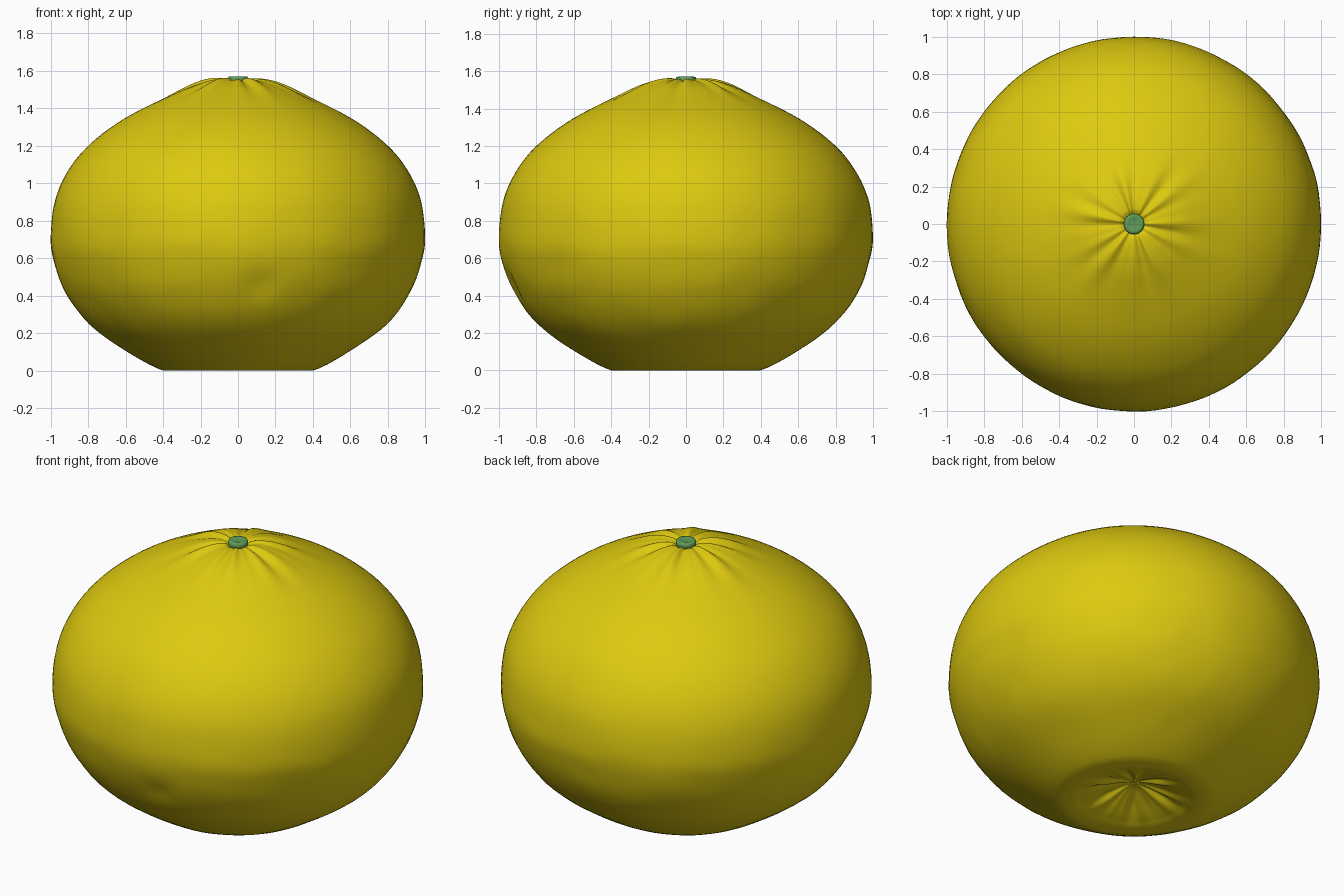
import bpy, bmesh, math
from mathutils import Vector, noise

if "Cube" in bpy.data.objects:
    bpy.data.objects.remove(bpy.data.objects["Cube"])


def material(name, rgb):
    m = bpy.data.materials.new(name)
    m.diffuse_color = (*rgb, 1)
    m.use_nodes = True
    m.node_tree.nodes["Principled BSDF"].inputs["Base Color"].default_value = m.diffuse_color
    return m


def smooth_profile(pts, steps):
    """Catmull-Rom curve through (radius, height) points."""
    p = [Vector(a) for a in pts]
    p = [2 * p[0] - p[1]] + p + [2 * p[-1] - p[-2]]
    out = []
    for i in range(1, len(p) - 2):
        a, b, c, d = p[i - 1:i + 3]
        for k in range(steps):
            t = k / steps
            out.append(0.5 * (2 * b + (c - a) * t + (2 * a - 5 * b + 4 * c - d) * t * t
                              + (3 * b - a - 3 * c + d) * t ** 3))
    out.append(p[-2])
    return out


def lathe(name, profile, mat, segs, deform=None):
    """Revolve a profile whose ends lie on the axis."""
    bm = bmesh.new()
    rings = []
    for r, z in profile[1:-1]:
        ring = []
        for s in range(segs):
            a = 2 * math.pi * s / segs
            rr, zz = deform(r, z, a) if deform else (r, z)
            ring.append(bm.verts.new((rr * math.cos(a), rr * math.sin(a), zz)))
        rings.append(ring)
    low = bm.verts.new((0, 0, profile[0][1]))
    high = bm.verts.new((0, 0, profile[-1][1]))
    for s in range(segs):
        n = (s + 1) % segs
        bm.faces.new((low, rings[0][n], rings[0][s]))
        bm.faces.new((high, rings[-1][s], rings[-1][n]))
        for a, b in zip(rings, rings[1:]):
            bm.faces.new((a[s], a[n], b[n], b[s]))
    me = bpy.data.meshes.new(name)
    bm.to_mesh(me)
    bm.free()
    me.materials.append(mat)
    ob = bpy.data.objects.new(name, me)
    bpy.context.collection.objects.link(ob)
    me.shade_smooth()
    return ob


def peel_deform(r, z, a):
    """Radial creases around both poles, gentle lumps and one small dent."""
    crease = (math.sin(11 * a + 0.6) + 0.6 * math.sin(17 * a + 2.0)
              + 0.4 * math.sin(5 * a))
    p = Vector((r * math.cos(a), r * math.sin(a), z))
    if z > 1.2:
        z += 0.007 * crease * math.exp(-((r - 0.2) / 0.16) ** 2)
    elif z < 0.15 and r < 0.4:
        z = max(0, z + 0.007 * crease * math.exp(-((r - 0.17) / 0.1) ** 2))
    low = min(1, max(0.25, 1.3 - z))
    lump = 0.5 + 0.5 * noise.noise(p * 3.5) + 0.3 * noise.noise(p * 8)
    r *= 1 - 0.012 * low * max(0, lump)
    dent = (p - Vector((0.12, -0.92, 0.46))).length
    r -= 0.02 * math.exp(-(dent / 0.08) ** 2)
    return r, z


yellow = material("yellow peel", (0.73, 0.585, 0.005))
green = material("green stem", (0.115, 0.33, 0.10))

# Fruit body: dimpled base, broad belly, tapered neck
body = [(0, 0.09), (0.06, 0.085), (0.16, 0.055), (0.28, 0.015), (0.40, 0.0),
        (0.61, 0.11), (0.80, 0.25), (0.925, 0.42), (0.99, 0.60), (1.002, 0.74),
        (0.975, 0.92), (0.90, 1.08), (0.785, 1.215), (0.60, 1.35), (0.33, 1.485),
        (0.22, 1.53), (0.14, 1.55), (0.08, 1.553), (0.05, 1.54), (0, 1.535)]
curve = [(max(r, 0), max(z, 0)) for r, z in smooth_profile(body, 5)]
lathe("fruit_body", curve, yellow, 112, peel_deform)

# Stem button
button = [(0, 1.52), (0.045, 1.52), (0.054, 1.545), (0.055, 1.56),
          (0.05, 1.569), (0.04, 1.571), (0.03, 1.568), (0, 1.566)]
lathe("stem_button", button, green, 24)
